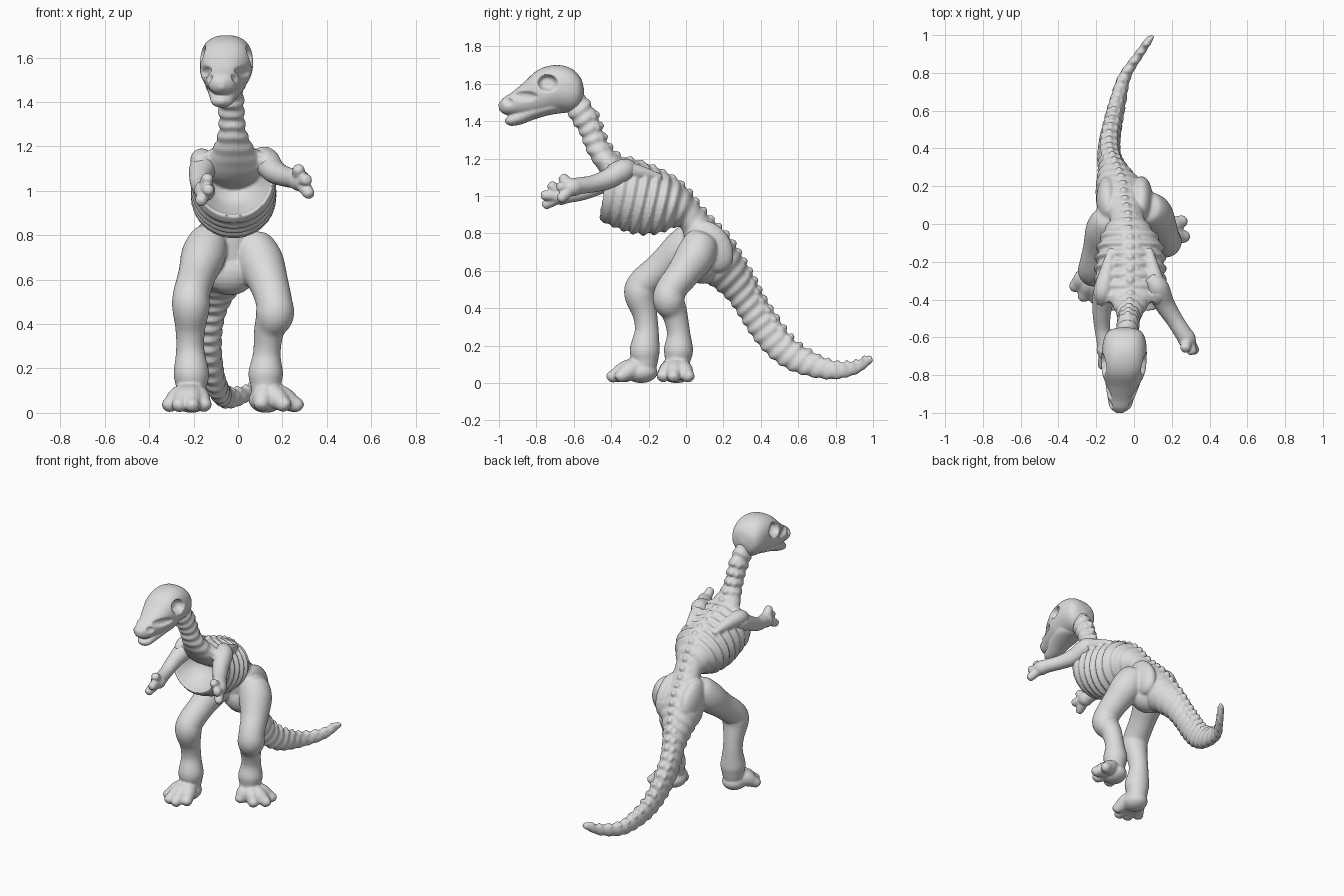
import bpy, bmesh, math
from mathutils import Vector, Matrix

bone = bpy.data.materials.new("bone_grey")
bone.diffuse_color = (0.72, 0.72, 0.72, 1)


def spline(keys, steps):
    """Smooth interpolation through tuples of any length."""
    out = []
    for i in range(len(keys) - 1):
        p0, p1 = keys[max(i - 1, 0)], keys[i]
        p2, p3 = keys[i + 1], keys[min(i + 2, len(keys) - 1)]
        for s in range(steps):
            t = s / steps
            out.append([0.5 * (2 * b + (c - a) * t + (2 * a - 5 * b + 4 * c - d) * t * t
                               + (3 * b - a - 3 * c + d) * t ** 3)
                        for a, b, c, d in zip(p0, p1, p2, p3)])
    out.append(list(keys[-1]))
    return out


def finish(name, bm, voxel=0.008, smooth=2):
    """Fuse the overlapping pieces of one part into a single sculpted skin."""
    bmesh.ops.recalc_face_normals(bm, faces=bm.faces)
    for f in bm.faces:
        f.smooth = True
    me = bpy.data.meshes.new(name)
    bm.to_mesh(me)
    bm.free()
    me.materials.append(bone)
    ob = bpy.data.objects.new(name, me)
    bpy.context.collection.objects.link(ob)
    fuse = ob.modifiers.new("fuse", 'REMESH')
    fuse.mode, fuse.voxel_size, fuse.use_smooth_shade = 'VOXEL', voxel, True
    soft = ob.modifiers.new("soften", 'SMOOTH')
    soft.factor, soft.iterations = 0.5, smooth


def skin(bm, rings):
    loops = [[bm.verts.new(p) for p in r] for r in rings]
    n = len(loops[0])
    for a, b in zip(loops, loops[1:]):
        for k in range(n):
            bm.faces.new((a[k], a[(k + 1) % n], b[(k + 1) % n], b[k]))
    bm.faces.new(loops[0])
    bm.faces.new(loops[-1])


def profile_loft(bm, keys, steps=10, n=40, pitch=0.058, box=1.0, dents=()):
    """Keys: x, half width, top y, top z, bottom y, bottom z, ripple depth."""
    rings, tops, phase, last = [], [], 0, None
    for x, hw, yt, zt, yb, zb, rip in spline(keys, steps):
        top, bot = Vector((x, yt, zt)), Vector((x, yb, zb))
        c = (top + bot) / 2
        if last is not None:
            phase += (c - last).length / pitch * 2 * math.pi
        last = c
        ring = []
        for k in range(n):
            a = 2 * math.pi * k / n
            ca, sa = math.cos(a), math.sin(a)
            if sa > 0:    # squarer upper half when box < 1
                ca, sa = math.copysign(abs(ca) ** box, ca), sa ** box
            g = 1 + rip * math.sin(phase - 1.2 * abs(ca))
            p = c + Vector((hw * ca * g, 0, 0)) + (top - c) * sa * g
            for dy, dz, ry, rz, depth in dents:   # hollows on both sides
                d = math.hypot((p.y - dy) / ry, (p.z - dz) / rz)
                if d < 1:
                    p.x -= math.copysign(min(depth * (1 - d ** 4), abs(p.x - x)), p.x - x)
            ring.append(p)
        rings.append(ring)
        tops.append((top, (top - c).normalized()))
    skin(bm, rings)
    return tops


def tube(bm, keys, steps=6, n=20):
    """Keys: x, y, z, radius."""
    pts = spline(keys, steps)
    rings = []
    for i, (x, y, z, r) in enumerate(pts):
        a, b = pts[max(i - 1, 0)], pts[min(i + 1, len(pts) - 1)]
        t = (Vector(b[:3]) - Vector(a[:3])).normalized()
        u = Vector((1, 0.2, 0)).cross(t).normalized()
        v = t.cross(u)
        rings.append([Vector((x, y, z)) + r * (u * math.cos(q) + v * math.sin(q))
                      for q in (2 * math.pi * k / n for k in range(n))])
    skin(bm, rings)


def blob(bm, loc, scale, rot=None, seg=16):
    m = Matrix.Translation(loc) @ (rot or Matrix()) @ Matrix.Diagonal((*scale, 1))
    bmesh.ops.create_uvsphere(bm, u_segments=seg, v_segments=seg // 2, radius=1, matrix=m)


# Rib cage with hollow front, pelvis and tail
trunk = bmesh.new()
body = profile_loft(trunk, [
    (-.02, .01, -.28, 1.07, -.28, 1.03, 0),
    (-.02, .10, -.33, 1.14, -.33, .95, 0),
    (-.02, .15, -.38, 1.19, -.42, .90, 0),
    (-.02, .175, -.41, 1.215, -.465, .885, 0),
    (-.02, .185, -.36, 1.21, -.42, .85, .03),
    (-.02, .185, -.20, 1.16, -.28, .80, .06),
    (-.02, .17, -.08, 1.10, -.15, .80, .065),
    (-.03, .13, .00, 1.04, -.07, .83, .05),
    (-.035, .09, .07, .95, -.02, .82, .02),
    (-.05, .12, .14, .87, .00, .68, 0),
    (-.06, .14, .22, .79, .03, .57, 0),
    (-.08, .12, .28, .70, .12, .53, .03),
    (-.11, .078, .35, .58, .22, .45, .07),
    (-.13, .062, .41, .46, .29, .35, .08),
    (-.13, .055, .49, .34, .36, .24, .08),
    (-.115, .05, .57, .24, .46, .13, .08),
    (-.09, .045, .67, .165, .59, .055, .08),
    (-.05, .035, .79, .115, .77, .02, .07),
    (.03, .028, .90, .118, .905, .045, .06),
    (.08, .022, .97, .148, .985, .10, .03),
    (.095, .012, .995, .14, 1.0, .115, 0)], steps=12)

# Neck flowing into the breast
neck = profile_loft(trunk, [
    (-.045, .05, -.56, 1.56, -.66, 1.50, 0),
    (-.035, .057, -.505, 1.49, -.615, 1.41, .09),
    (-.03, .057, -.465, 1.39, -.565, 1.33, .09),
    (-.025, .062, -.425, 1.29, -.535, 1.25, .08),
    (-.02, .095, -.37, 1.22, -.475, 1.15, .02),
    (-.02, .15, -.28, 1.16, -.385, 1.05, 0),
    (-.02, .13, -.22, 1.12, -.28, 1.0, 0)], steps=14, n=28)

# Row of vertebra knobs down the back
for line in (neck[14:-28], body[48:-14]):
    dist, prev = 0, line[0][0]
    for top, up in line:
        dist += (top - prev).length
        prev = top
        if dist > 0.056:
            dist = 0
            s = 1 if top.y < 0.45 else max(0.5, 1 - (top.y - 0.45) * 1.1)
            rot = up.to_track_quat('Z', 'X').to_matrix().to_4x4()
            blob(trunk, top - up * .006 * s, (.024 * s, .024 * s, .028 * s), rot, 12)
            for side in (-1, 1):
                off = Vector((side * .03 * s, 0, 0)) - up * .018 * s
                blob(trunk, top + off, (.024 * s, .02 * s, .018 * s), rot, 12)

# Hip plates, pubic bone and shoulder blades
blob(trunk, (-.035, .09, .64), (.12, .10, .11), seg=24)
for side in (-1, 1):
    blob(trunk, (-.05 + side * .09, .13, .73), (.06, .11, .15),
         Matrix.Rotation(.6, 4, 'X'), 24)
    tube(trunk, [(-.02 + side * .15, -.42, 1.11, .03), (-.02 + side * .145, -.36, 1.14, .05),
                 (-.02 + side * .125, -.26, 1.13, .04), (-.02 + side * .10, -.13, 1.10, .015)])

# Legs
legs = [
    [(.05, .10, .81, .03), (.06, .085, .77, .085), (.10, .05, .68, .105),
     (.14, -.02, .58, .088), (.162, -.08, .50, .082), (.165, -.09, .44, .086),
     (.14, -.06, .37, .068), (.13, -.04, .27, .062), (.125, -.04, .18, .078),
     (.125, -.045, .12, .068), (.125, -.05, .05, .06)],
    [(-.12, .06, .83, .03), (-.13, .03, .79, .08), (-.155, -.03, .71, .1),
     (-.185, -.13, .62, .085), (-.21, -.23, .53, .083), (-.212, -.245, .47, .084),
     (-.215, -.22, .37, .066), (-.215, -.21, .28, .064), (-.21, -.22, .18, .08),
     (-.21, -.22, .12, .07), (-.21, -.23, .05, .06)]]
for keys in legs:
    tube(trunk, keys, n=28)

# Feet with spread toes
feet = [((.125, -.05), [(.275, .025), (.29, -.07), (.225, -.14), (.10, -.145)]),
        ((-.21, -.24), [(-.33, -.345), (-.275, -.405), (-.205, -.42), (-.14, -.37)])]
for (ax, ay), tips in feet:
    blob(trunk, (ax, ay, .058), (.078, .088, .058), seg=24)
    for tx, ty in tips:
        mix = lambda t: (ax + (tx - ax) * t, ay + (ty - ay) * t)
        tube(trunk, [(*mix(0), .09, .055), (*mix(.45), .068, .053), (*mix(.75), .043, .038),
                     (*mix(.93), .029, .029), (*mix(1), .022, .012)], n=14)
finish("trunk_legs_and_tail", trunk)

# Skull with eye sockets, snout openings and nostrils
head = bmesh.new()
profile_loft(head, [
    (-.05, .01, -.545, 1.57, -.545, 1.55, 0),
    (-.05, .08, -.565, 1.635, -.56, 1.49, 0),
    (-.05, .11, -.62, 1.685, -.60, 1.45, 0),
    (-.052, .12, -.70, 1.70, -.69, 1.445, 0),
    (-.055, .116, -.79, 1.675, -.76, 1.43, 0),
    (-.06, .092, -.87, 1.605, -.83, 1.425, 0),
    (-.068, .072, -.93, 1.555, -.90, 1.43, 0),
    (-.073, .056, -.975, 1.525, -.965, 1.435, 0),
    (-.076, .015, -1.002, 1.495, -1.0, 1.46, 0)], steps=12, n=72, box=.82,
    dents=[(-.74, 1.605, .055, .045, .05), (-.86, 1.535, .07, .025, .02),
           (-.95, 1.505, .025, .02, .015)])

# Lower jaw
profile_loft(head, [
    (-.055, .05, -.64, 1.52, -.64, 1.445, 0),
    (-.055, .09, -.72, 1.52, -.72, 1.435, 0),
    (-.06, .078, -.82, 1.50, -.81, 1.41, 0),
    (-.068, .06, -.89, 1.465, -.875, 1.385, 0),
    (-.073, .046, -.945, 1.43, -.935, 1.375, 0),
    (-.074, .012, -.97, 1.41, -.965, 1.39, 0)], n=28)
finish("skull", head, 0.006)

# Arms with fingers
arms = {
    "left_arm": ([(.08, -.28, 1.16, .03), (.12, -.33, 1.14, .06), (.16, -.42, 1.09, .054),
                  (.21, -.50, 1.065, .046), (.255, -.57, 1.055, .045), (.28, -.61, 1.045, .048),
                  (.295, -.645, 1.035, .035)],
                 [(.27, -.67, 1.11), (.315, -.69, 1.05), (.328, -.68, .975)]),
    "right_arm": ([(-.13, -.30, 1.15, .03), (-.155, -.36, 1.11, .06), (-.17, -.46, 1.06, .05),
                   (-.168, -.55, 1.02, .042), (-.155, -.63, 1.005, .042),
                   (-.15, -.67, 1.0, .048), (-.148, -.705, 1.0, .035)],
                  [(-.17, -.765, .945), (-.13, -.775, 1.005), (-.135, -.73, 1.07)])}
for name, (keys, tips) in arms.items():
    bm = bmesh.new()
    tube(bm, keys)
    palm = Vector(keys[-2][:3])
    for tip in tips:
        tip = Vector(tip)
        tube(bm, [(*palm, .034), (*palm.lerp(tip, .55), .03), (*palm.lerp(tip, .9), .024),
                  (*tip, .01)], n=12)
    finish(name, bm, 0.006)
